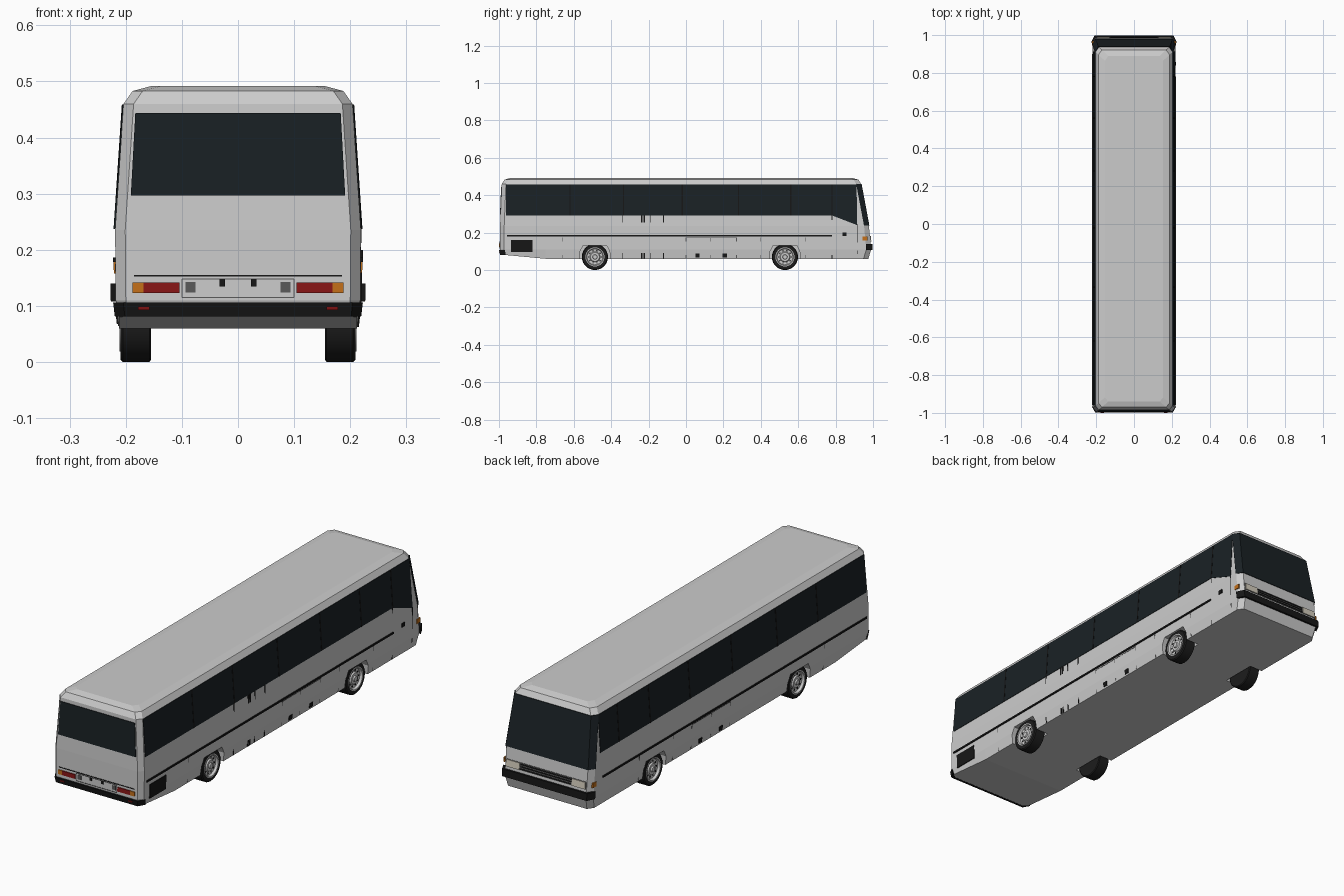
import bpy, bmesh, math
from mathutils import Vector

if "Cube" in bpy.data.objects:
    bpy.data.objects.remove(bpy.data.objects["Cube"])

# Half cross-section (x, z), and the rear / front end outlines (z, y)
HALF = [(.212, .06), (.218, .11), (.219, .235), (.204, .46), (.188, .483), (.154, .492)]
REAR = [(.06, -.985), (.11, -.995), (.235, -.994), (.46, -.985), (.483, -.97), (.492, -.94)]
FRONT = [(.06, .975), (.11, .99), (.235, .978), (.46, .936), (.483, .922), (.492, .89)]


def lerp(table, z):
    z = min(max(z, table[0][0]), table[-1][0])
    for (a, p), (b, q) in zip(table, table[1:]):
        if z <= b:
            return p + (q - p) * (z - a) / (b - a)


def half(z):
    return lerp([(b, a) for a, b in HALF], z)


def end_y(end, z):
    return lerp(FRONT if end > 0 else REAR, z)


def material(name, rgb):
    m = bpy.data.materials.new(name)
    m.diffuse_color = (*rgb, 1)
    m.use_nodes = True
    m.node_tree.nodes["Principled BSDF"].inputs["Base Color"].default_value = m.diffuse_color
    return m


GLASS = material("dark_glass", (.010, .015, .018))
BLACK = material("black_trim", (.008, .008, .008))
RUBBER = material("rubber", (.012, .012, .012))
RED = material("red_lens", (.25, .008, .008))
ORANGE = material("orange_lens", (.55, .16, .01))
LAMP = material("headlamp", (.65, .6, .5))
GREY = material("seam_grey", (.1, .1, .1))


def finish(name, bm, mat=None):
    bmesh.ops.recalc_face_normals(bm, faces=bm.faces[:])
    me = bpy.data.meshes.new(name)
    bm.to_mesh(me)
    bm.free()
    ob = bpy.data.objects.new(name, me)
    bpy.context.collection.objects.link(ob)
    if mat:
        me.materials.append(mat)
    return ob


def loft(name, rings, mat=None):
    """Bridge closed rings; each cap is a strip pairing point i with n-1-i."""
    bm = bmesh.new()
    vs = [[bm.verts.new(p) for p in r] for r in rings]
    n = len(vs[0])
    for a, b in zip(vs, vs[1:]):
        for i in range(n):
            j = (i + 1) % n
            bm.faces.new((a[i], a[j], b[j], b[i]))
    for r in (vs[0], vs[-1]):
        for i in range(n // 2 - 1):
            bm.faces.new((r[i], r[i + 1], r[n - 2 - i], r[n - 1 - i]))
    return finish(name, bm, mat)


def add_prism(bm, poly, push):
    a = [bm.verts.new(p) for p in poly]
    b = [bm.verts.new(Vector(p) + Vector(push)) for p in poly]
    bm.faces.new(a)
    bm.faces.new(b)
    for i in range(len(a)):
        j = (i + 1) % len(a)
        bm.faces.new((a[i], a[j], b[j], b[i]))


def side_panel(name, s, yz, mat, lift=.002):
    bm = bmesh.new()
    add_prism(bm, [(s * (half(z) - .004), y, z) for y, z in yz], (s * (lift + .004), 0, 0))
    return finish(name, bm, mat)


def side_box(name, s, y0, y1, z0, z1, mat, lift=.002):
    return side_panel(name, s, [(y0, z0), (y1, z0), (y1, z1), (y0, z1)], mat, lift)


def end_panel(name, end, x0, x1, z0, z1, mat, lift=.002, taper=0):
    bm = bmesh.new()
    pts = [(x0, z0), (x1, z0), (x1 - taper, z1), (x0 + taper, z1)]
    add_prism(bm, [(x, end_y(end, z) - end * .004, z) for x, z in pts], (0, end * (lift + .004), 0))
    return finish(name, bm, mat)


def end_band(name, end, levels, mat, lift=.003, wrap=.026):
    """Band across a bus end that wraps round both corners."""
    rings = []
    for z in levels:
        h, y, ring = half(z), end_y(end, z), []
        for d in (lift, -.006):
            row = [(h + d, y - end * wrap), (h - .018 + d, y + end * d)]
            row += [(-a, b) for a, b in reversed(row)]
            ring += [(a, b, z) for a, b in (row if d > 0 else reversed(row))]
        rings.append(ring)
    return loft(name, rings, mat)


# Body shell with bevelled ends and raised rear underside
def station(yfun, inset=0, raised=0):
    right = [(x - inset, yfun(z), z + (raised if z < .1 else 0)) for x, z in HALF]
    return right + [(-x, y, z) for x, y, z in reversed(right)]


body = loft("body", [
    station(lambda z: end_y(-1, z), .018, .022),
    station(lambda z: end_y(-1, z) + .022, 0, .02),
    station(lambda z: -.75),
    station(lambda z: end_y(1, z) - .026),
    station(lambda z: end_y(1, z), .018)])

# Wheel arch openings
AXLES = (-.487, .529)
bm = bmesh.new()
for y in AXLES:
    for s in (-1, 1):
        arch = [(-.082, .03), (.082, .03), (.079, .1), (.062, .132), (-.062, .132), (-.079, .1)]
        add_prism(bm, [(s * .148, y + a, z) for a, z in arch], (s * .12, 0, 0))
cutter = finish("arch_cutter", bm)
cutter.hide_render = True
mod = body.modifiers.new("arches", 'BOOLEAN')
mod.object = cutter
mod.solver = 'EXACT'
bpy.context.view_layer.objects.active = body
bpy.ops.object.modifier_apply(modifier="arches")
bpy.data.objects.remove(cutter)


# Wheels: tyre and rim are lathed around x
def lathe(name, profile, s, y, mat=None, n=28):
    bm = bmesh.new()
    rows = [[bm.verts.new((s * x, y + r * math.cos(k * math.tau / n), .07 + r * math.sin(k * math.tau / n)))
             for k in range(n)] for x, r in profile]
    for a, b in zip(rows, rows[1:]):
        for k in range(n):
            j = (k + 1) % n
            bm.faces.new((a[k], a[j], b[j], b[k]))
    bm.faces.new(rows[0])
    bm.faces.new(rows[-1])
    ob = finish(name, bm, mat)
    bpy.ops.object.select_all(action='DESELECT')
    ob.select_set(True)
    bpy.context.view_layer.objects.active = ob
    bpy.ops.object.shade_smooth_by_angle(angle=math.radians(30))


for y in AXLES:
    for s in (-1, 1):
        lathe("tyre", [(.155, .04), (.155, .066), (.158, .07), (.205, .07), (.209, .066), (.209, .05), (.19, .048)], s, y, RUBBER)
        lathe("rim", [(.188, .051), (.211, .051), (.211, .046), (.201, .042), (.199, .028), (.205, .024),
                      (.205, .013), (.211, .011), (.211, .003)], s, y)
        bm = bmesh.new()
        for k in range(10):
            a = k * math.tau / 10
            c = Vector((s * .195, y + .034 * math.cos(a), .07 + .034 * math.sin(a)))
            add_prism(bm, [c + Vector((0, .004 * math.cos(t), .004 * math.sin(t)))
                           for t in [i * math.tau / 6 for i in range(6)]], (s * .0065, 0, 0))
        finish("rim_holes", bm, BLACK)

# Side glazing; the right side drops at the driver end
side_panel("right_windows", 1, [(-.962, .292), (.78, .292), (.915, .24), (.912, .458), (-.962, .458)], GLASS)
side_box("left_windows", -1, -.962, .912, .292, .458, GLASS)
for s in (-1, 1):
    for y in (-.62, -.335, -.02, .28, .56, .78):
        side_box("window_divider", s, y - .003, y + .003, .292, .458, BLACK, .003)
    # Belt rail, locks, hatch seams and corner indicators
    side_box("belt_rail", s, -.957, .78 if s > 0 else .9, .178, .186, BLACK, .004)
    for y in (.062, .207):
        side_box("hatch_lock", s, y - .011, y + .011, .068, .088, BLACK, .003)
    for y in (-.66, 0, .13, .27, .4, .64):
        side_box("hatch_seam", s, y - .0015, y + .0015, .064, .175, GREY, .001)
    side_box("hatch_top_seam", s, 0, .27, .171, .174, GREY, .001)
    side_box("front_indicator", s, .945, .97, .158, .178, ORANGE, .003)

# Right side doors and engine vent
side_box("engine_vent", 1, -.935, -.82, .097, .16, BLACK, .003)
for y, w in ((-.338, .002), (-.236, .004), (-.224, .004), (-.19, .0015), (-.12, .002)):
    side_box("door_seam", 1, y - w, y + w, .062, .292, BLACK, .003)
side_box("driver_door_seam", 1, .778, .782, .062, .292, BLACK)
side_box("driver_door_front_seam", 1, .913, .917, .085, .245, BLACK)
side_box("door_handle", 1, .838, .858, .183, .2, BLACK, .004)

# Front: windscreen, lamps, grille strip, bumper
end_band("windscreen", 1, (.237, .459), GLASS)
end_band("front_bumper", 1, (.108, .14), BLACK, .009)
end_panel("grille_strip", 1, -.198, .198, .152, .184, GREY, .002)
for i in range(3):
    end_panel("grille_slat", 1, -.125, .125, .155 + i * .01, .16 + i * .01, BLACK, .004)
for s in (-1, 1):
    end_panel("headlamp", 1, s * .162 - .033, s * .162 + .033, .153, .183, LAMP, .005)

# Rear: window, boot seams, lamps, plate recess, bumper
end_panel("rear_window", -1, -.191, .191, .297, .444, GLASS, .003, .008)
end_band("rear_bumper", -1, (.081, .106), BLACK, .005)
end_panel("boot_seam", -1, -.185, .185, .152, .155, BLACK)
for z in (.115, .148):
    end_panel("plate_frame", -1, -.1, .1, z - .001, z + .001, GREY)
for s in (-1, 1):
    end_panel("plate_frame_side", -1, s * .1 - .001, s * .1 + .001, .115, .148, GREY)
    end_panel("tail_lamp", -1, s * .136 - .032, s * .136 + .032, .123, .142, RED, .004)
    end_panel("rear_indicator", -1, s * .178 - .01, s * .178 + .01, .123, .142, ORANGE, .004)
    end_panel("reverse_lamp", -1, s * .085 - .009, s * .085 + .009, .124, .143, GREY, .001)
    end_panel("boot_latch", -1, s * .028 - .005, s * .028 + .005, .135, .148, BLACK, .003)
    end_panel("rear_reflector", -1, s * .168 - .01, s * .168 + .01, .093, .099, RED, .008)
